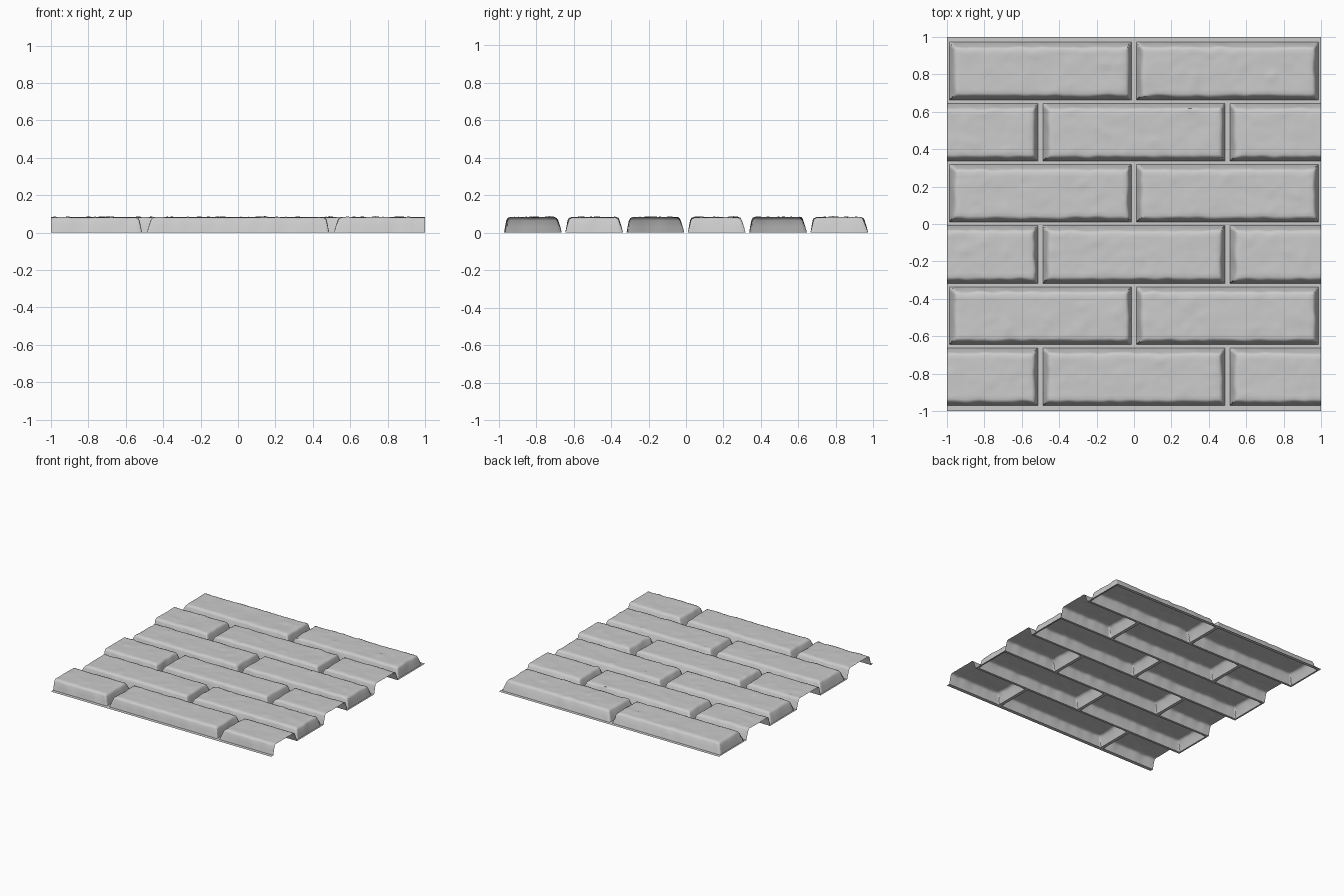
import bpy
import bmesh
import math
from mathutils import Vector, noise

cube = bpy.data.objects.get("Cube")
if cube:
    bpy.data.objects.remove(cube, do_unlink=True)

HEIGHT = 0.081      # brick relief above the joints
PITCH = 0.327       # distance between rows
ROW_WIDTH = 0.308   # row width at its base
JOINT = 0.013       # half width of an upright joint
FIRST_ROW = -0.971

# Edge profiles: distance inward from the base, share of the height
FRONT = [(0, 0), (0.008, 0.42), (0.016, 0.8), (0.022, 0.94), (0.034, 1)]
BACK = [(0, 0), (0.011, 0.42), (0.023, 0.8), (0.03, 0.94), (0.042, 1)]
OPEN = [(0, 1)]

stone = bpy.data.materials.new("light grey stone")
stone.use_nodes = True
GREY = (0.6, 0.6, 0.6, 1)
stone.diffuse_color = GREY
stone.node_tree.nodes["Principled BSDF"].inputs["Base Color"].default_value = GREY


def stations(start, end, first, last, step):
    """Grid lines with their height share, ramped at both ends."""
    a, b = start + first[-1][0], end - last[-1][0]
    count = max(1, round((b - a) / step))
    middle = [(a + (b - a) * i / count, 1) for i in range(1, count)]
    return ([(start + d, h) for d, h in first] + middle
            + [(end - d, h) for d, h in reversed(last)])


def worn(x, y, share):
    """Weathered position of a point on the relief."""
    here = Vector((x, y, 0))
    rough = noise.noise(here * 9) * 0.0025 + noise.noise(here * 26) * 0.0022
    chip = max(0, noise.noise(here * 17 + Vector((5, 3, 1))) - 0.3) * 0.012
    shift = 0.008 * share * (1 if share < 1 else 0.5)
    dx = noise.noise(here * 14 + Vector((0, 0, 7))) * shift
    dy = noise.noise(here * 14 + Vector((0, 0, 13))) * shift
    if abs(x) > 0.999:
        dx = 0
    return (x + dx, y + dy, HEIGHT * share + (rough + chip) * share)


def sheet(name, columns, rows):
    """Open grid surface from column and row stations."""
    bm = bmesh.new()
    grid = [[bm.verts.new(worn(x, y, min(hx, hy))) for x, hx in columns]
            for y, hy in rows]
    for low, high in zip(grid, grid[1:]):
        for i in range(len(low) - 1):
            bm.faces.new((low[i], low[i + 1], high[i + 1], high[i]))
    mesh = bpy.data.meshes.new(name)
    bm.to_mesh(mesh)
    bm.free()
    mesh.materials.append(stone)
    obj = bpy.data.objects.new(name, mesh)
    bpy.context.collection.objects.link(obj)
    bpy.ops.object.select_all(action='DESELECT')
    obj.select_set(True)
    bpy.context.view_layer.objects.active = obj
    bpy.ops.object.shade_smooth_by_angle(angle=math.radians(50))
    return obj


def flat(start, end):
    return [(start, 0), (end, 0)]


bed_start = -1
for row in range(6):
    front = FIRST_ROW + PITCH * row
    back = front + ROW_WIDTH
    sheet(f"bed_joint_{row + 1}", flat(-1, 1), flat(bed_start, front))
    bed_start = back
    lines = stations(front, back, FRONT, BACK, 0.022)

    # Alternate rows: cut bricks run open to the sides, whole ones stop short
    cut_row = row % 2 == 0
    centres = (-0.5, 0.5) if cut_row else (-1, 0, 1)
    for n, c in enumerate(centres):
        sheet(f"upright_joint_{row + 1}_{n + 1}",
              flat(max(-1, c - JOINT), min(1, c + JOINT)), flat(front, back))
    stops = (-1, *centres, 1) if cut_row else centres
    for n, (a, b) in enumerate(zip(stops, stops[1:])):
        left_open, right_open = cut_row and a == -1, cut_row and b == 1
        columns = stations(a if left_open else a + JOINT,
                           b if right_open else b - JOINT,
                           OPEN if left_open else BACK,
                           OPEN if right_open else FRONT, 0.022)
        sheet(f"brick_{row + 1}_{n + 1}", columns, lines)

# Last bed joint along the back edge
sheet("bed_joint_back", flat(-1, 1), flat(bed_start, 1))
